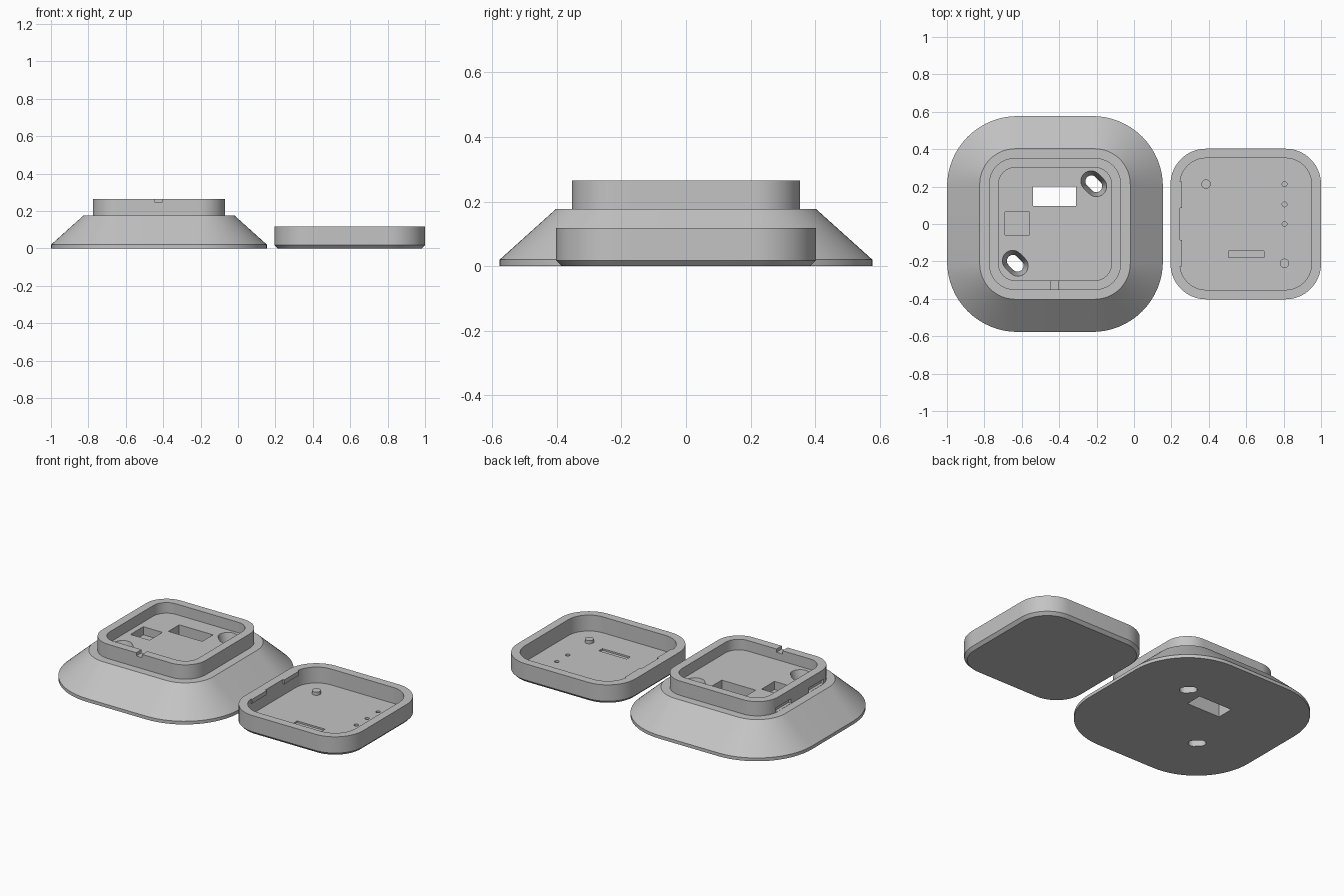
import bpy, bmesh, math

if "Cube" in bpy.data.objects:
    bpy.data.objects.remove(bpy.data.objects["Cube"], do_unlink=True)

grey = bpy.data.materials.new("matte grey")
grey.use_nodes = True
grey.diffuse_color = (0.55, 0.55, 0.55, 1)
grey.node_tree.nodes["Principled BSDF"].inputs["Base Color"].default_value = (0.55, 0.55, 0.55, 1)

BASE_X, TRAY_X = -0.4225, 0.5975
STEPS = 16


def rounded_square(half, radius):
    """Outline of a square with rounded corners, counter-clockwise."""
    pts = []
    for corner in range(4):
        mid = math.pi * (0.25 + corner / 2)
        cx = math.copysign(half - radius, math.cos(mid))
        cy = math.copysign(half - radius, math.sin(mid))
        for i in range(STEPS + 1):
            a = math.pi / 2 * (corner + i / STEPS)
            pts.append((cx + radius * math.cos(a), cy + radius * math.sin(a)))
    return pts


def diagonal_slot(radius, shift):
    """Stadium outline whose long axis runs from back left to front right."""
    pts = []
    for side, start in ((1, -0.75), (-1, 0.25)):
        d = side * shift * math.sqrt(0.5)
        for i in range(STEPS + 1):
            a = math.pi * (start + i / STEPS)
            pts.append((d + radius * math.cos(a), -d + radius * math.sin(a)))
    return pts


def loft(name, rings, x, y=0):
    """Solid skinned through (outline, height) rings and capped at both ends."""
    bm = bmesh.new()
    loops = [[bm.verts.new((x + px, y + py, z)) for px, py in pts] for pts, z in rings]
    for low, high in zip(loops, loops[1:]):
        n = len(low)
        for i in range(n):
            j = (i + 1) % n
            bm.faces.new((low[i], low[j], high[j], high[i]))
    bm.faces.new(loops[0][::-1])
    bm.faces.new(loops[-1])
    bmesh.ops.recalc_face_normals(bm, faces=bm.faces)
    return finish(name, bm)


def finish(name, bm):
    mesh = bpy.data.meshes.new(name)
    bm.to_mesh(mesh)
    bm.free()
    mesh.materials.append(grey)
    obj = bpy.data.objects.new(name, mesh)
    bpy.context.collection.objects.link(obj)
    return obj


def box(name, x, y, z):
    """Box from (min, max) ranges."""
    bm = bmesh.new()
    bmesh.ops.create_cube(bm, size=1)
    for v in bm.verts:
        v.co = [r[0] if c < 0 else r[1] for c, r in zip(v.co, (x, y, z))]
    return finish(name, bm)


def cylinder(name, x, y, z, radius):
    circle = [(radius * math.cos(math.tau * i / 32), radius * math.sin(math.tau * i / 32))
              for i in range(32)]
    return loft(name, [(circle, z[0]), (circle, z[1])], x, y)


def cut(target, cutter):
    cutter.hide_render = True
    mod = target.modifiers.new("cut", "BOOLEAN")
    mod.operation = "DIFFERENCE"
    mod.solver = "EXACT"
    mod.object = cutter
    bpy.context.view_layer.objects.active = target
    bpy.ops.object.modifier_apply(modifier=mod.name)
    bpy.data.objects.remove(cutter, do_unlink=True)


def smooth(obj):
    bpy.ops.object.select_all(action="DESELECT")
    obj.select_set(True)
    bpy.context.view_layer.objects.active = obj
    bpy.ops.object.shade_smooth_by_angle(angle=math.radians(25))


# Flared wall base with a raised, recessed rim
FLOOR, LEDGE, RIM = 0.2, 0.177, 0.265
foot, shoulder = rounded_square(0.577, 0.377), rounded_square(0.4025, 0.19)
rim_out, rim_in = rounded_square(0.353, 0.14), rounded_square(0.302, 0.09)
base = loft("wall_base", [(foot, 0), (foot, 0.02), (shoulder, LEDGE), (rim_out, LEDGE),
                          (rim_out, RIM), (rim_in, RIM), (rim_in, FLOOR)], BASE_X)

# Cable opening, square pocket and front rim notch
cut(base, box("cable_cutter", (-0.54, -0.31), (0.095, 0.2), (-0.1, 0.3)))
cut(base, box("pocket_cutter", (-0.69, -0.56), (-0.06, 0.065), (0.15, 0.3)))
cut(base, box("notch_cutter", (-0.445, -0.405), (-0.4, -0.28), (0.245, 0.3)))

# Countersunk diagonal screw slots
narrow, wide = diagonal_slot(0.032, 0.018), diagonal_slot(0.055, 0.02)
for x, y in ((-0.215, 0.215), (-0.635, -0.21)):
    cut(base, loft("screw_cutter", [(narrow, -0.05), (narrow, 0.1),
                                    (wide, FLOOR), (wide, 0.24)], x, y))

# Latch recesses on the left of the rim
for s in (-1, 1):
    ys = sorted((s * 0.085, s * 0.23))
    cut(base, box("latch_cutter", (-0.85, -0.757), ys, (LEDGE + 0.001, 0.206)))
smooth(base)

# Shallow cover tray with chamfered bottom edge
TOP, TRAY_FLOOR = 0.118, 0.02
outer, inner = rounded_square(0.4025, 0.19), rounded_square(0.352, 0.14)
tray = loft("cover_tray", [(rounded_square(0.385, 0.1725), 0), (outer, 0.018), (outer, TOP),
                           (inner, TOP), (inner, TRAY_FLOOR)], TRAY_X)

# Indicator holes and a shallow floor slot
for y in (0, 0.105, 0.213):
    cut(tray, cylinder("indicator_cutter", 0.805, y, (0.008, 0.06), 0.013))
cut(tray, box("slot_cutter", (0.505, 0.695), (-0.18, -0.145), (0.01, 0.06)))
smooth(tray)

# Locating posts and latch tabs inside the tray
for name, x, y in (("left_post", 0.385, 0.213), ("right_post", 0.805, -0.21)):
    smooth(cylinder(name, x, y, (TRAY_FLOOR - 0.005, 0.04), 0.025))
for name, s in (("front_tab", -1), ("back_tab", 1)):
    box(name, (0.235, 0.256), sorted((s * 0.085, s * 0.228)), (0.092, TOP))
